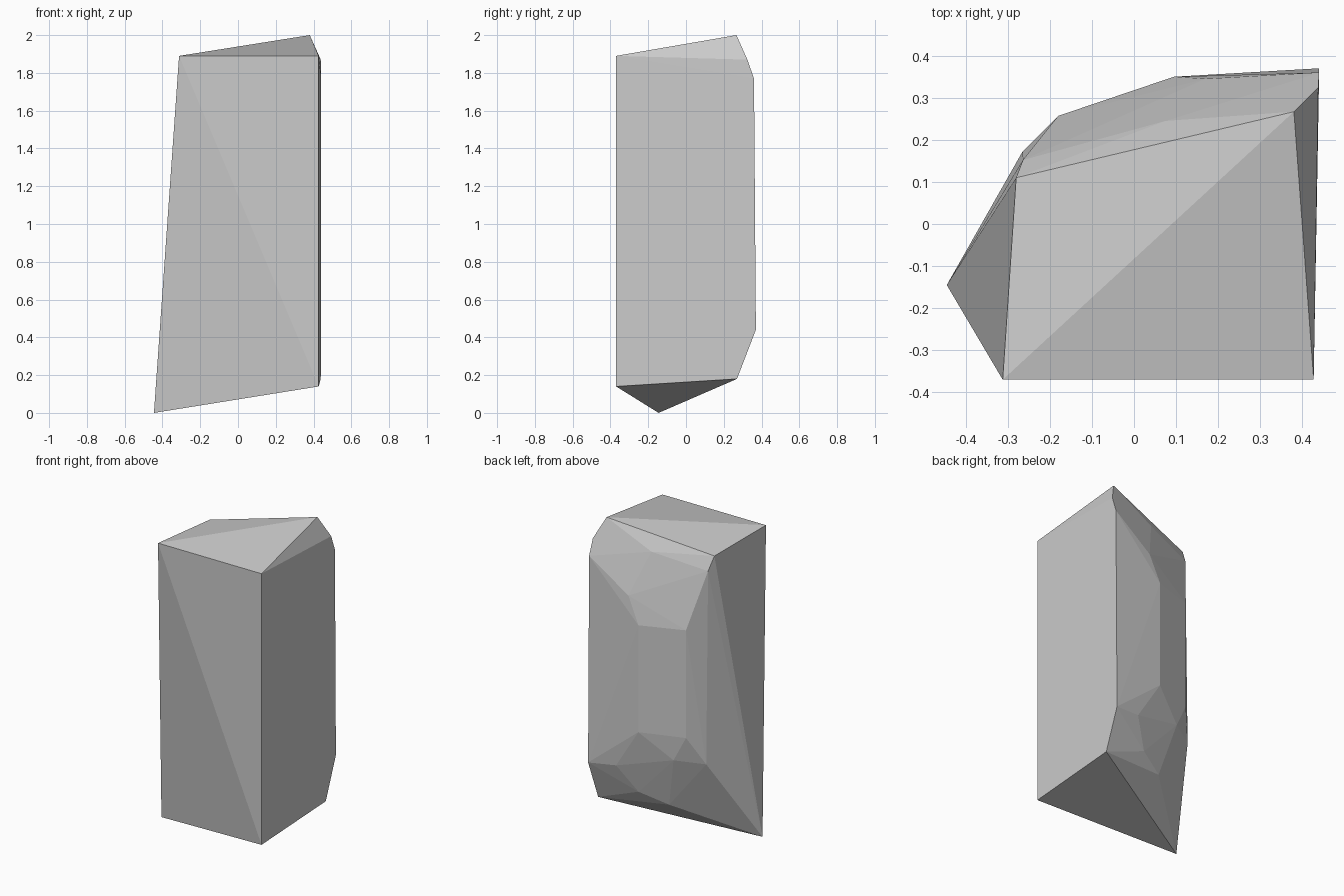
import bpy
import bmesh

# Upright edges of the block: x, y, lower z, upper z
uprights = [
    (0.427, -0.37, 0.14, 1.89),
    (0.44, 0.36, 0.44, 1.77),
    (0.095, 0.35, 0.72, 1.41),
    (-0.18, 0.257, 0.72, 1.415),
]

# Slanted top corners
top = [(-0.312, -0.37, 1.89), (-0.28, 0.11, 1.866), (0.38, 0.267, 2.0),
       (0.438, 0.325, 1.87), (-0.264, 0.152, 1.78)]

# Pointed base corners
base = [(-0.445, -0.145, 0.0), (0.438, 0.27, 0.18), (0.44, 0.37, 0.44),
        (-0.265, 0.172, 0.54)]

# Small chipped facets on the back shoulder and the back foot
chips = [(0.17, 0.345, 1.58), (0.075, 0.245, 1.85),
         (-0.10, 0.27, 0.56), (0.258, 0.345, 0.46), (0.15, 0.27, 0.29),
         (-0.02, 0.20, 0.225), (-0.12, 0.13, 0.26)]

points = top + base + chips
for x, y, low, high in uprights:
    points += [(x, y, low), (x, y, high)]

# Wrap the corners in one flat-faced convex stone
bm = bmesh.new()
for p in points:
    bm.verts.new(p)
hull = bmesh.ops.convex_hull(bm, input=bm.verts[:])
spare = [v for v in bm.verts if not v.link_faces]
bmesh.ops.delete(bm, geom=spare, context='VERTS')
bmesh.ops.recalc_face_normals(bm, faces=bm.faces[:])

mesh = bpy.data.meshes.new("stone_block")
bm.to_mesh(mesh)
bm.free()
bpy.context.collection.objects.link(bpy.data.objects.new("stone_block", mesh))
